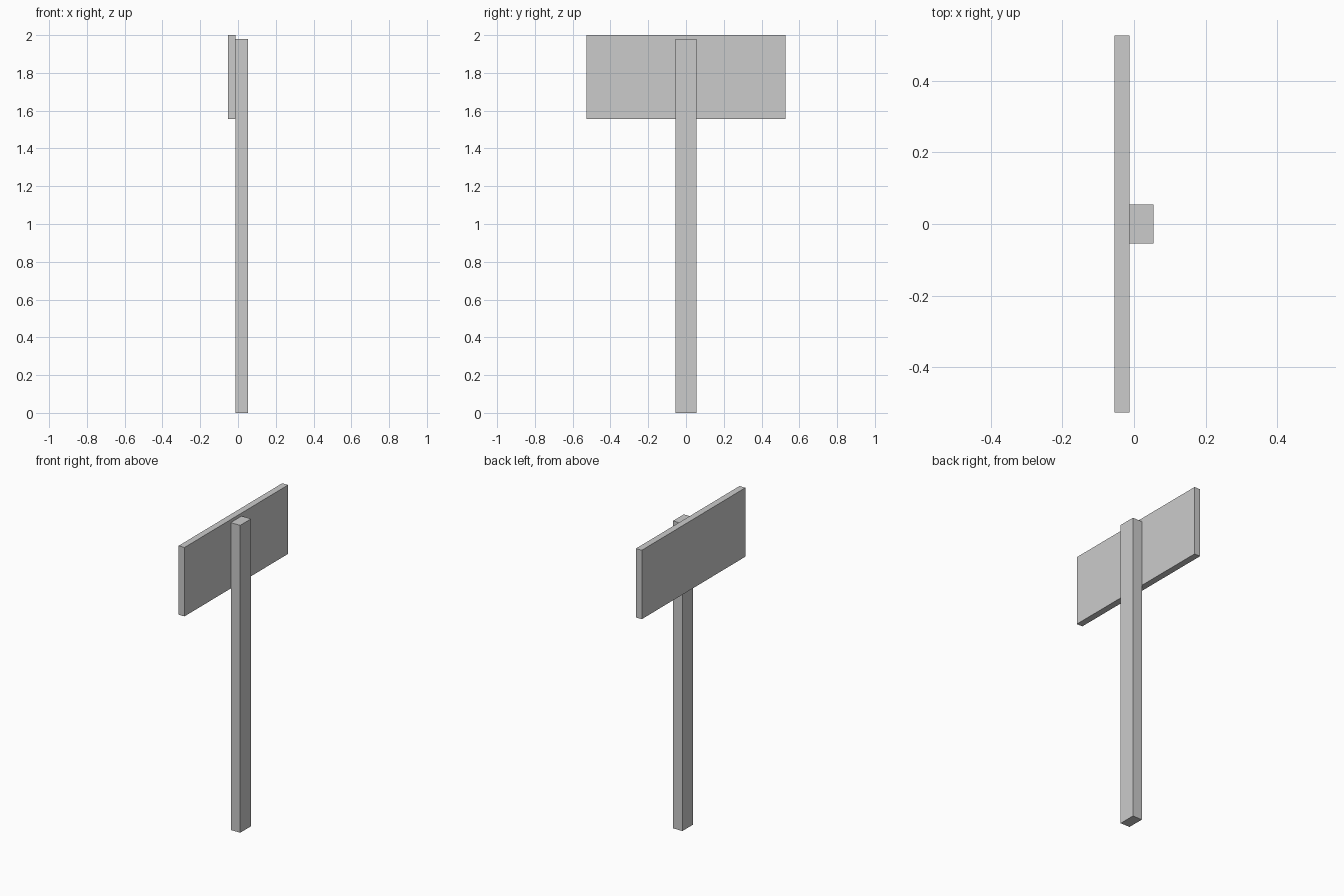
import bpy

if "Cube" in bpy.data.objects:
    bpy.data.objects.remove(bpy.data.objects["Cube"])


def box(name, lo, hi):
    """Add a box spanning two opposite corners."""
    centre = [(a + b) / 2 for a, b in zip(lo, hi)]
    bpy.ops.mesh.primitive_cube_add(size=1, location=centre)
    ob = bpy.context.object
    ob.name = name
    ob.scale = [b - a for a, b in zip(lo, hi)]
    bpy.ops.object.transform_apply(location=False, rotation=False, scale=True)
    return ob


# Upright post, stopping just short of the board's top edge
box("post", (-0.0125, -0.055, 0), (0.054, 0.055, 1.98))

# Sign board fixed to the left face of the post
box("sign_board", (-0.054, -0.527, 1.556), (-0.0125, 0.527, 2.0))
